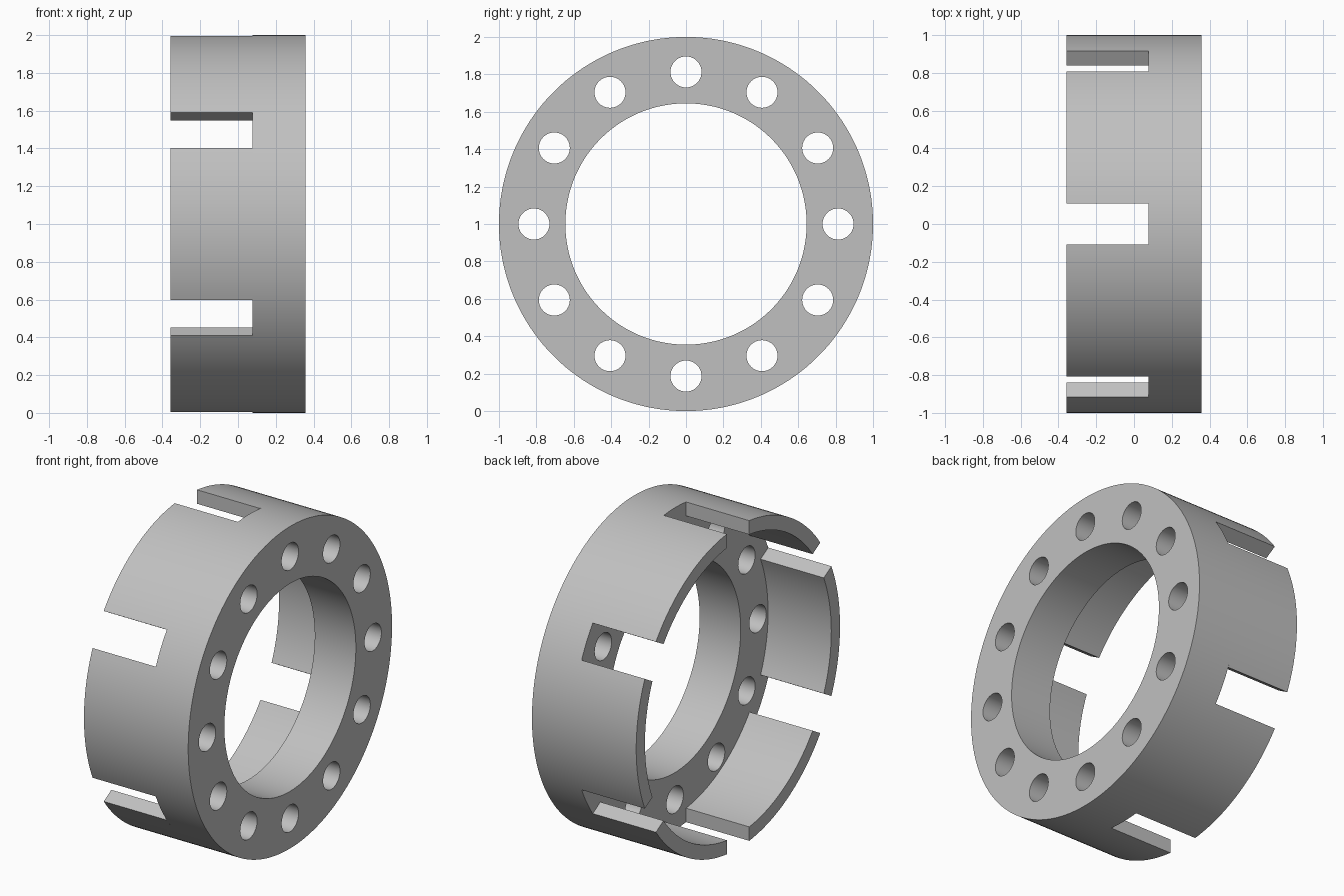
import bpy
import bmesh
from math import sin, cos, asin, radians, tau
from mathutils import Matrix

cube = bpy.data.objects.get("Cube")
if cube:
    bpy.data.objects.remove(cube, do_unlink=True)

# Main dimensions
OUTER, SKIRT_INNER, BORE = 1.0, 0.914, 0.645
X_BACK, X_STEP, X_FACE = -0.358, 0.076, 0.358
SLOT_HALF = 0.109
HOLE_RING, HOLE_R = 0.813, 0.083

grey = bpy.data.materials.new("plain grey")
grey.use_nodes = True
colour = (0.53, 0.53, 0.53, 1)
grey.diffuse_color = colour
grey.node_tree.nodes["Principled BSDF"].inputs["Base Color"].default_value = colour


def arc(radius, start, end, steps):
    return [(radius * cos(start + (end - start) * i / steps),
             radius * sin(start + (end - start) * i / steps)) for i in range(steps + 1)]


def circle(radius, steps, cy=0, cz=0):
    return [(cy + y, cz + z) for y, z in arc(radius, 0, tau, steps)[:-1]]


def plate(name, outlines, x0, x1):
    """Fill closed outlines in the YZ plane and extrude them from x0 to x1."""
    curve = bpy.data.curves.new(name, "CURVE")
    curve.dimensions = "2D"
    curve.fill_mode = "BOTH"
    curve.extrude = (x1 - x0) / 2
    for points in outlines:
        spline = curve.splines.new("POLY")
        spline.points.add(len(points) - 1)
        for p, (y, z) in zip(spline.points, points):
            p.co = (y, z, 0, 1)
        spline.use_cyclic_u = True
    obj = bpy.data.objects.new(name, curve)
    bpy.context.collection.objects.link(obj)
    bpy.ops.object.select_all(action="DESELECT")
    obj.select_set(True)
    bpy.context.view_layer.objects.active = obj
    bpy.ops.object.convert(target="MESH")
    obj = bpy.context.view_layer.objects.active

    # Turn the extrusion onto the x axis and stand the ring on the ground
    turn = Matrix(((0, 0, 1, (x0 + x1) / 2), (1, 0, 0, 0), (0, 1, 0, OUTER), (0, 0, 0, 1)))
    bm = bmesh.new()
    bm.from_mesh(obj.data)
    bmesh.ops.transform(bm, matrix=turn, verts=bm.verts)
    bmesh.ops.remove_doubles(bm, verts=bm.verts, dist=0.0001)
    bmesh.ops.recalc_face_normals(bm, faces=bm.faces)
    bm.to_mesh(obj.data)
    bm.free()
    obj.data.materials.clear()
    obj.data.materials.append(grey)
    bpy.ops.object.shade_smooth_by_angle(angle=radians(30))
    return obj


# Flange with its bore and twelve bolt holes
holes = [circle(HOLE_R, 40, y, z) for y, z in circle(HOLE_RING, 12)]
plate("flange", [circle(OUTER, 180), circle(BORE, 144)] + holes, X_STEP, X_FACE)

# Six skirt segments, separated by parallel-sided slots
outer_gap, inner_gap = asin(SLOT_HALF / OUTER), asin(SLOT_HALF / SKIRT_INNER)
for k in range(6):
    a, b = radians(30 + 60 * k), radians(90 + 60 * k)
    outline = (arc(OUTER, a + outer_gap, b - outer_gap, 24)
               + arc(SKIRT_INNER, b - inner_gap, a + inner_gap, 24))
    plate(f"skirt_segment_{k + 1}", [outline], X_BACK, X_STEP)
